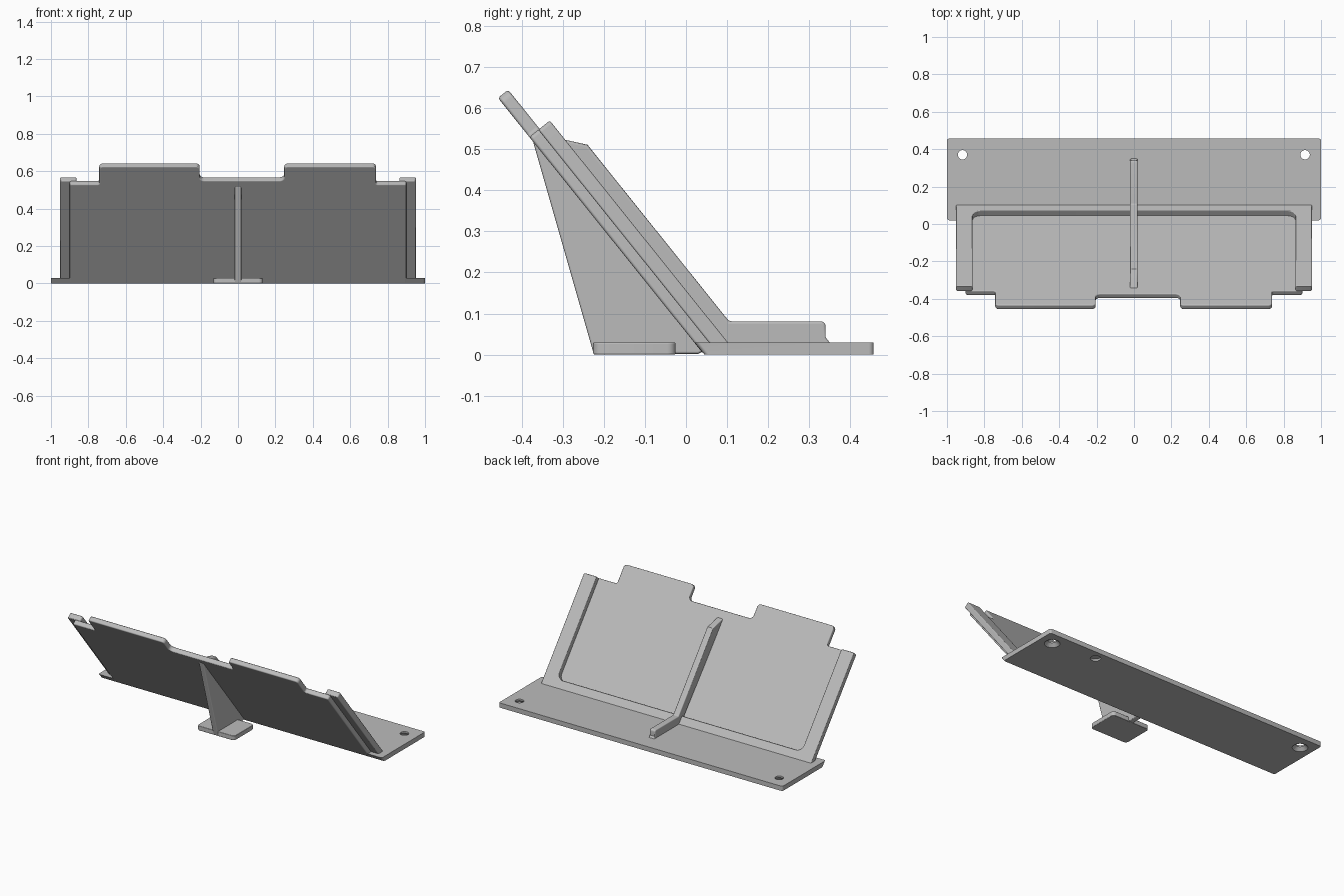
import bpy, bmesh, math
from mathutils import Vector, Matrix

cube = bpy.data.objects.get("Cube")
if cube:
    bpy.data.objects.remove(cube, do_unlink=True)

GREY = (0.5, 0.5, 0.5, 1.0)
mat = bpy.data.materials.new("light grey")
mat.use_nodes = True
mat.diffuse_color = GREY
mat.node_tree.nodes["Principled BSDF"].inputs["Base Color"].default_value = GREY

# Axes of the leaning panel: up along the slope, and out of its back
X, Y, Z = Vector((1, 0, 0)), Vector((0, 1, 0)), Vector((0, 0, 1))
UP, OUT = Vector((0, -0.626, 0.78)), Vector((0, 0.78, 0.626))
FLAT, SIDE, LEAN = (X, Y, Z), (Y, Z, X), (X, UP, OUT)


def outline(points, steps=5):
    """Turn (u, v, radius) corners into a rounded outline."""
    result = []
    for i, p in enumerate(points):
        c = Vector(p[:2])
        r = p[2] if len(p) > 2 else 0
        if not r:
            result.append(c)
            continue
        before, after = Vector(points[i - 1][:2]), Vector(points[(i + 1) % len(points)][:2])
        a, b = c + (before - c).normalized() * r, c + (after - c).normalized() * r
        for k in range(steps + 1):
            t = k / steps
            wa, wc, wb = (1 - t) ** 2, 1.414 * t * (1 - t), t * t
            result.append((a * wa + c * wc + b * wb) / (wa + wc + wb))
    return result


def smooth(obj):
    bpy.ops.object.select_all(action='DESELECT')
    obj.select_set(True)
    bpy.context.view_layer.objects.active = obj
    bpy.ops.object.shade_smooth_by_angle(angle=math.radians(35))


def prism(name, points, low, high, axes, bevel=0.0):
    """Extrude an outline between two depths along the third axis."""
    u, v, w = axes
    bm = bmesh.new()
    face = bm.faces.new([bm.verts.new(u * p.x + v * p.y + w * low) for p in outline(points)])
    new = bmesh.ops.extrude_face_region(bm, geom=[face])["geom"]
    bmesh.ops.translate(bm, vec=w * (high - low),
                        verts=[g for g in new if isinstance(g, bmesh.types.BMVert)])
    bmesh.ops.recalc_face_normals(bm, faces=bm.faces)
    mesh = bpy.data.meshes.new(name)
    bm.to_mesh(mesh)
    bm.free()
    mesh.materials.append(mat)
    obj = bpy.data.objects.new(name, mesh)
    bpy.context.collection.objects.link(obj)
    smooth(obj)
    if bevel:
        mod = obj.modifiers.new("soft edges", 'BEVEL')
        mod.width, mod.segments = bevel, 3
        mod.limit_method, mod.angle_limit = 'ANGLE', math.radians(40)
        mod.harden_normals = True
    return obj


def drill(target, x, y, r_low, r_high, z_low, z_high):
    """Cut a round or tapered hole."""
    bpy.ops.mesh.primitive_cone_add(vertices=32, radius1=r_low, radius2=r_high,
                                    depth=z_high - z_low, location=(x, y, (z_low + z_high) / 2))
    cutter = bpy.context.object
    cutter.hide_render = True
    cutter.data.materials.append(mat)
    mod = target.modifiers.new("hole", 'BOOLEAN')
    mod.operation, mod.object = 'DIFFERENCE', cutter
    bpy.context.view_layer.objects.active = target
    bpy.ops.object.modifier_apply(modifier=mod.name)
    bpy.data.objects.remove(cutter, do_unlink=True)


# Base plate with a front edge sloped to match the panel
plate = prism("base_plate", [(-1, 0.045, 0.012), (1, 0.045, 0.012), (1, 0.457, 0.012),
                             (-1, 0.457, 0.012)], 0, 0.03, FLAT)
for vert in plate.data.vertices:
    if vert.co.y < 0.1 and vert.co.z > 0.01:
        vert.co.y -= 0.025

# Countersunk screw holes and a blind hole underneath
for x in (-0.917, 0.915):
    drill(plate, x, 0.37, 0.025, 0.025, -0.01, 0.05)
    drill(plate, x, 0.37, 0.046, 0.025, -0.001, 0.02)
drill(plate, 0.62, 0.4, 0.03, 0.03, -0.01, 0.012)
smooth(plate)

# Front sheet with two raised tabs
prism("front_sheet", [
    (-0.9, -0.026), (0.9, -0.026), (0.9, 0.652, 0.01),
    (0.738, 0.652, 0.01), (0.738, 0.774, 0.02), (0.247, 0.774, 0.02), (0.247, 0.678, 0.025),
    (-0.205, 0.678, 0.025), (-0.205, 0.774, 0.02), (-0.742, 0.774, 0.02), (-0.742, 0.652, 0.01),
    (-0.9, 0.652, 0.01)], 0.034, 0.066, LEAN, 0.007)

# Raised frame along the sides and bottom of the panel's back
prism("back_frame", [
    (-0.952, -0.045), (0.952, -0.045), (0.952, 0.652, 0.01), (0.863, 0.652, 0.01),
    (0.863, 0.012, 0.04), (-0.863, 0.012, 0.04), (-0.863, 0.652, 0.01),
    (-0.952, 0.652, 0.01)], 0.062, 0.098, LEAN, 0.005)

# Spine running up the back and along the plate
prism("back_spine", [
    (0.08, 0.02), (0.355, 0.02), (0.348, 0.032), (0.34, 0.042), (0.34, 0.081, 0.012),
    (0.105, 0.081), (-0.24, 0.511), (-0.29, 0.522), (-0.345, 0.533), (-0.345, 0.52)],
    -0.021, 0.019, SIDE, 0.007)

# Triangular brace in front and its foot
prism("front_brace", [(-0.225, 0.002), (-0.373, 0.52), (-0.355, 0.522), (0.046, 0.01),
                      (0.03, 0.002)], -0.018, 0.018, SIDE, 0.006)
prism("front_foot", [(-0.132, -0.226, 0.02), (0.132, -0.226, 0.02), (0.132, -0.025, 0.02),
                     (-0.132, -0.025, 0.02)], 0, 0.03, FLAT, 0.004)
